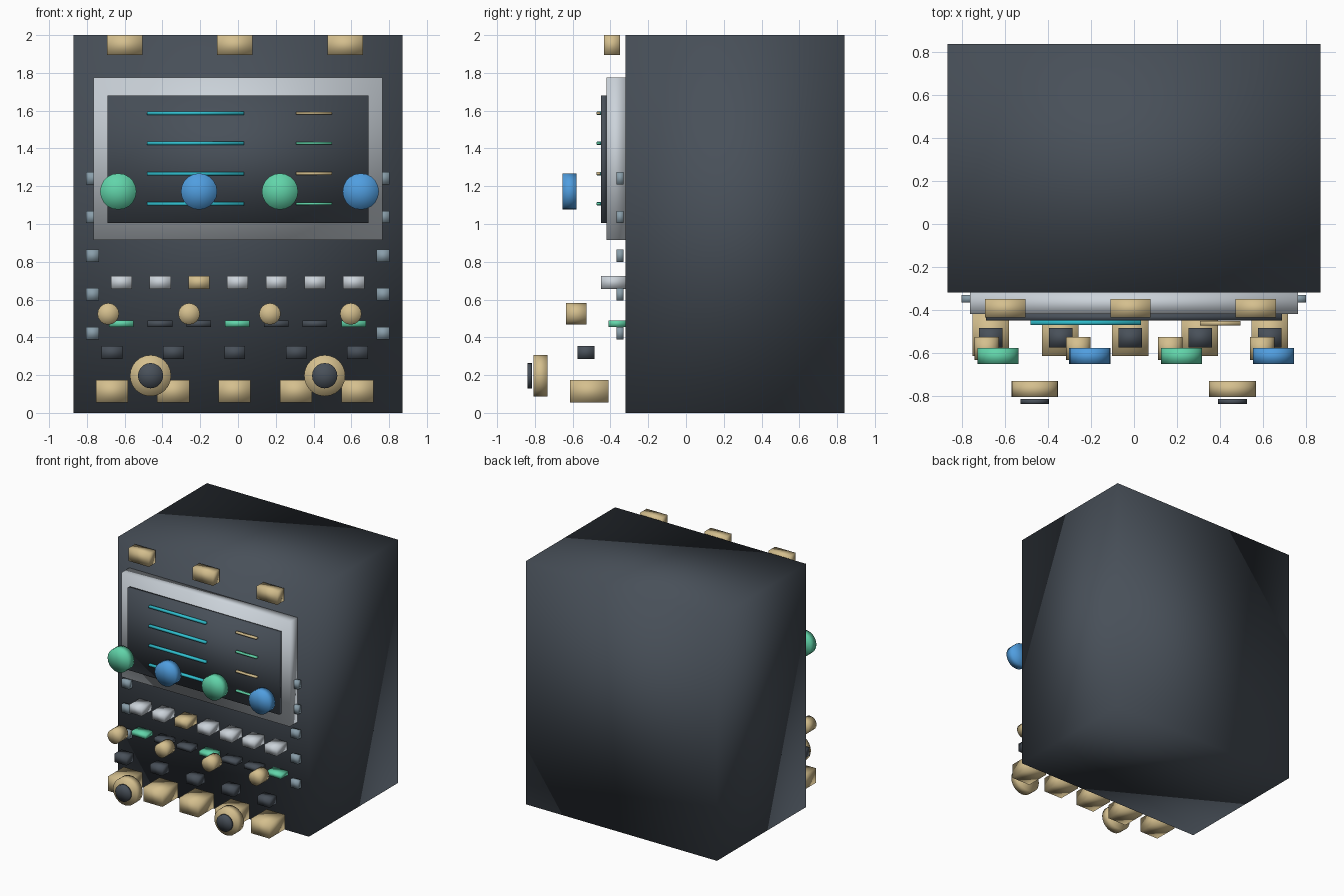
import bpy
import bmesh
from mathutils import Matrix

if "Cube" in bpy.data.objects:
    bpy.data.objects.remove(bpy.data.objects["Cube"], do_unlink=True)


def material(name, r, g, b):
    m = bpy.data.materials.new(name)
    m.use_nodes = True
    m.diffuse_color = (r, g, b, 1)
    m.node_tree.nodes["Principled BSDF"].inputs["Base Color"].default_value = (r, g, b, 1)
    return m


SLATE = material("dark slate", 0.065, 0.08, 0.1)
SILVER = material("silver", 0.6, 0.65, 0.7)
GOLD = material("pale gold", 0.66, 0.52, 0.27)
GREEN = material("mint green", 0.12, 0.66, 0.4)
BLUE = material("sky blue", 0.08, 0.34, 0.74)
CYAN = material("cyan", 0.03, 0.52, 0.62)
STEEL = material("steel blue", 0.25, 0.34, 0.4)


def finish(name, bm, mat):
    """Turn a bmesh into a soft-shaded object."""
    for f in bm.faces:
        f.smooth = True
    mesh = bpy.data.meshes.new(name)
    bm.to_mesh(mesh)
    bm.free()
    mesh.materials.append(mat)
    ob = bpy.data.objects.new(name, mesh)
    bpy.context.collection.objects.link(ob)
    return ob


def box(name, mat, x, y, z):
    """Box from (low, high) ranges on each axis."""
    bm = bmesh.new()
    size = [r[1] - r[0] for r in (x, y, z)]
    mid = [(r[0] + r[1]) / 2 for r in (x, y, z)]
    bmesh.ops.create_cube(bm, size=1, matrix=Matrix.Translation(mid) @ Matrix.Diagonal((*size, 1)))
    return finish(name, bm, mat)


def row(name, mats, start, step, width, y, z):
    """Evenly spaced boxes along x, one per material."""
    for i, mat in enumerate(mats):
        c = start + i * step
        box(f"{name}_{i + 1}", mat, (c - width / 2, c + width / 2), y, z)


def disc(name, mat, x, z, radius, y, sides=20):
    """Round knob whose axis points to the front."""
    bm = bmesh.new()
    place = Matrix.Translation((x, (y[0] + y[1]) / 2, z)) @ Matrix.Rotation(1.5708, 4, 'X')
    bmesh.ops.create_cone(bm, cap_ends=True, cap_tris=True, segments=sides, radius1=radius,
                          radius2=radius, depth=y[1] - y[0], matrix=place)
    return finish(name, bm, mat)


# Cabinet, screen surround and screen
box("cabinet", SLATE, (-0.87, 0.87), (-0.32, 0.84), (0, 2))
box("screen_frame", SILVER, (-0.765, 0.765), (-0.42, -0.32), (0.915, 1.775))
box("screen", SLATE, (-0.69, 0.69), (-0.45, -0.42), (1.005, 1.68))

# Text-like bars on the screen
for i, z in enumerate((1.587, 1.428, 1.267, 1.107)):
    box(f"long_bar_{i + 1}", CYAN, (-0.483, 0.033), (-0.472, -0.447), (z - 0.009, z + 0.009))
    box(f"short_bar_{i + 1}", (GOLD, GREEN)[i % 2], (0.307, 0.497), (-0.473, -0.452),
        (z - 0.007, z + 0.007))

# Rows of tabs and keys
row("top_tab", [GOLD] * 3, -0.6, 0.584, 0.188, (-0.435, -0.35), (1.895, 2))
row("wide_key", [SILVER] * 2 + [GOLD] + [SILVER] * 4, -0.617, 0.205, 0.112,
    (-0.45, -0.32), (0.657, 0.725))
row("thin_key", [GREEN, SLATE, SLATE] * 2 + [GREEN], -0.618, 0.205, 0.13,
    (-0.41, -0.32), (0.455, 0.49))
row("dark_key", [SLATE] * 5, -0.667, 0.325, 0.11, (-0.575, -0.485), (0.286, 0.355))
row("bottom_tab", [GOLD] * 5, -0.668, 0.325, 0.17, (-0.615, -0.41), (0.056, 0.175))

# Small clips down both sides
for i in range(5):
    z = 1.242 - i * 0.205
    for side, x in (("right", -0.77), ("left", 0.768)):
        box(f"{side}_clip_{i + 1}", STEEL, (x - 0.035, x + 0.035), (-0.367, -0.331),
            (z - 0.033, z + 0.033))

# Knobs
for i in range(4):
    disc(f"large_knob_{i + 1}", (GREEN, BLUE)[i % 2], -0.634 + i * 0.428, 1.172, 0.096,
         (-0.653, -0.579))
    disc(f"small_knob_{i + 1}", GOLD, -0.687 + i * 0.428, 0.524, 0.057, (-0.635, -0.527), 16)
for side, x in (("right", -0.463), ("left", 0.459)):
    disc(f"{side}_dial", GOLD, x, 0.197, 0.109, (-0.807, -0.733), 24)
    disc(f"{side}_dial_cap", SLATE, x, 0.197, 0.067, (-0.84, -0.816))
